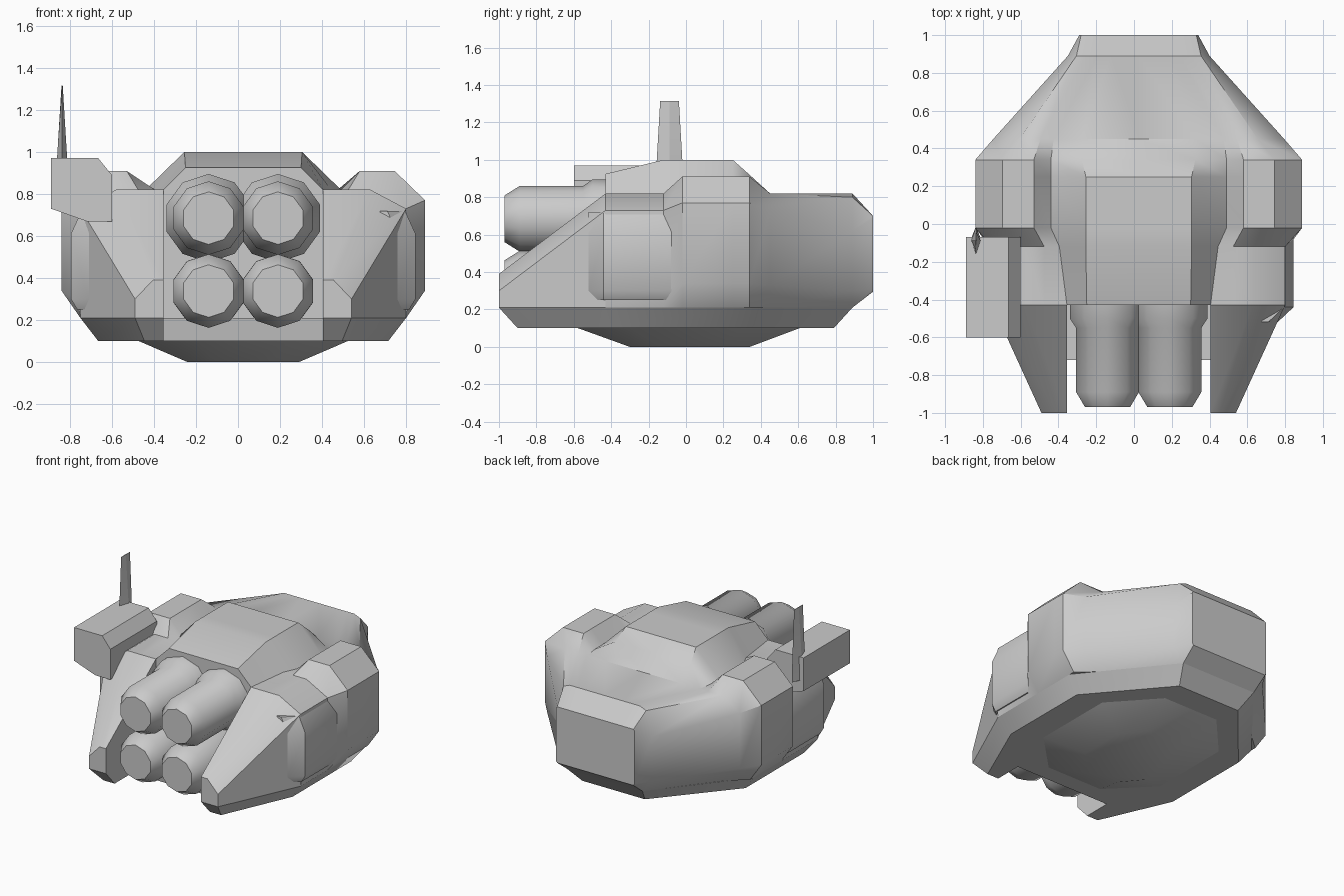
import bpy, bmesh, math

if "Cube" in bpy.data.objects:
    bpy.data.objects.remove(bpy.data.objects["Cube"])

CX = 0.025  # hull symmetry line


def finish(name, bm, loc=(0, 0, 0), angle=35, mirror=False):
    bmesh.ops.remove_doubles(bm, verts=bm.verts, dist=1e-4)
    bmesh.ops.recalc_face_normals(bm, faces=bm.faces)
    me = bpy.data.meshes.new(name)
    bm.to_mesh(me)
    bm.free()
    ob = bpy.data.objects.new(name, me)
    bpy.context.collection.objects.link(ob)
    ob.location = loc
    if mirror:
        ob.modifiers.new("Mirror", 'MIRROR')
    bpy.ops.object.select_all(action='DESELECT')
    ob.select_set(True)
    bpy.context.view_layer.objects.active = ob
    bpy.ops.object.shade_smooth_by_angle(angle=math.radians(angle))
    return ob


def loft(name, rings, **kw):
    """Skin a stack of closed rings of 3D points and cap both ends."""
    bm = bmesh.new()
    vs = [[bm.verts.new(p) for p in r] for r in rings]
    n = len(vs[0])
    for a, b in zip(vs, vs[1:]):
        for i in range(n):
            j = (i + 1) % n
            bm.faces.new((a[i], a[j], b[j], b[i]))
    bm.faces.new(vs[0])
    bm.faces.new(vs[-1])
    return finish(name, bm, **kw)


def both(pts):
    """Complete a half ring by reflecting it across x = 0."""
    return pts + [(-x, y, z) for x, y, z in reversed(pts) if x > 0]


# upper hull: half sections (x, z) from sill to roof edge at each y
low = [(.775, .21), (.79, .30), (.775, .73), (.605, .82), (.50, .82)]
wide = [(.775, .21), (.865, .34), (.865, .77), (.72, .91), (.555, .91), (.465, .82)]
sections = [
    (-.43, low + [(.38, .82), (.275, .925)]),
    (-.12, low + [(.42, .82), (.28, 1.0)]),
    (-.02, wide + [(.28, 1.0)]),
    (.25, wide + [(.28, 1.0)]),
    (.34, wide + [(.30, .92)]),
    (.45, [(.65, .21), (.77, .33), (.77, .73), (.63, .82), (.52, .82), (.45, .82), (.30, .82)]),
    (.89, [(.30, .21), (.375, .30), (.375, .62), (.33, .80), (.28, .82), (.22, .82), (.15, .82)]),
    (1.0, [(.305, .295), (.315, .31), (.315, .69), (.305, .70), (.25, .70), (.20, .70), (.12, .70)]),
]
rings = []
for y, s in sections:
    full = [(0, s[0][1])] + s + [(0, s[-1][1])]
    rings.append(both([(x, y, z) for x, z in full]))
loft("upper_hull", rings, loc=(CX, 0, 0))

# front prongs either side of the notch
prong = [[(.38, -1, .21), (.38, -1, .39), (.43, -1, .39), (.515, -1, .30), (.515, -1, .21)],
         [(.38, -.43, .21), (.38, -.43, .82), (.605, -.43, .82), (.775, -.43, .73), (.775, -.43, .21)]]
loft("front_prongs", prong, loc=(CX, 0, 0), mirror=True)

# lower hull tray with the front notch
sill = [(0, -.72), (.38, -.72), (.38, -1), (.515, -1), (.775, -.43), (.775, .30), (.30, .89), (0, .89)]
base = [(0, -.70), (.38, -.70), (.38, -.90), (.47, -.90), (.69, -.40), (.69, .27), (.25, .79), (0, .79)]
loft("lower_hull", [both([(x, y, .10) for x, y in base]),
                    both([(x, y, .21) for x, y in sill])], loc=(CX, 0, 0))

# shallow keel
keel_top = [(0, -.58), (.22, -.58), (.50, -.30), (.50, .30), (.22, .61), (0, .61)]
keel_bot = [(0, -.30), (.14, -.30), (.265, -.15), (.265, .18), (.14, .34), (0, .34)]
loft("keel", [both([(x, y, 0) for x, y in keel_bot]),
              both([(x, y, .101) for x, y in keel_top])], loc=(CX, 0, 0))

# raised side panels
panel = []
for y, w in ((-.52, .735), (-.44, .82), (-.08, .82), (0, .80)):
    panel.append([(.65, y, .25), (w - .03, y, .25), (w, y, .30), (w, y, .61), (w - .05, y, .72), (.65, y, .72)])
loft("side_panels", panel, loc=(CX, 0, 0), mirror=True)


# four ten-sided launch tubes; the upper pair has wide collars
def tube(name, x, z, collar):
    prof = [(-.30, collar), (-.50, collar), (-.55, .175), (-.89, .175), (-.97, .125)]
    rs = []
    for y, r in prof:
        rs.append([(x + r * math.sin(i * math.pi / 5), y, z + r * math.cos(i * math.pi / 5))
                   for i in range(10)])
    loft(name, rs, angle=50)


for side, x in (("left", -.14), ("right", .19)):
    tube("upper_tube_" + side, x, .685, .21)
    tube("lower_tube_" + side, x, .338, .176)

# sensor box on the left shoulder
box = [(-.89, .97), (-.665, .97), (-.60, .89), (-.60, .67), (-.72, .67), (-.89, .73)]
loft("sensor_box", [[(x, y, z) for x, z in box] for y in (-.60, -.07)], angle=25)


# tapering fin behind the box
def diamond(z, hx, hy):
    return [(-.837 - hx, -.088, z), (-.837, -.088 - hy, z), (-.837 + hx, -.088, z), (-.837, -.088 + hy, z)]


loft("antenna_fin", [diamond(.80, .03, .075), diamond(.97, .024, .07), diamond(1.315, .003, .05)], angle=20)
